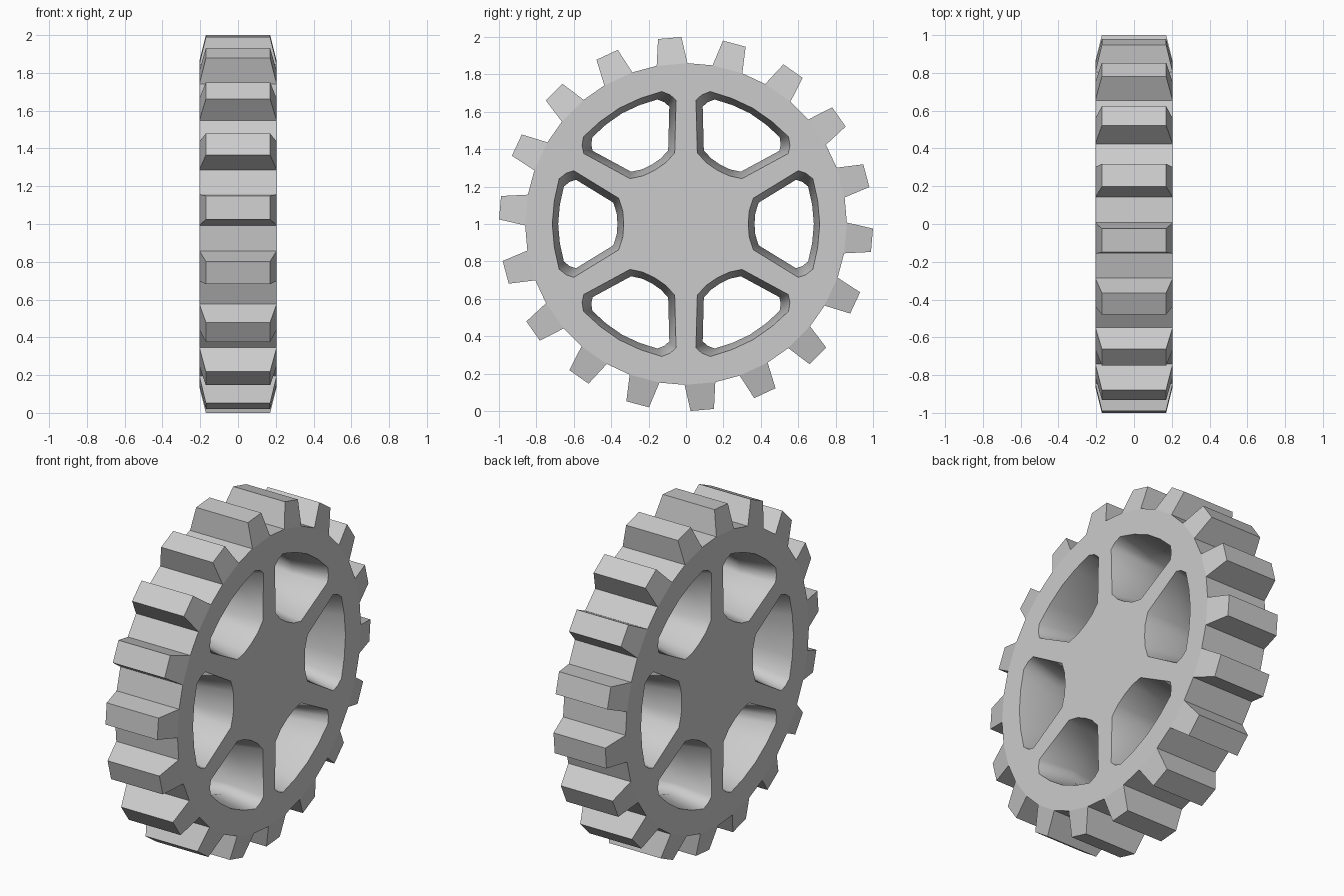
import bpy
import bmesh
from math import sin, cos, radians

TEETH, SPOKES = 18, 6
HALF, TIP_HALF = 0.205, 0.17       # half widths at the rim and the tooth tips
RIM_R, TIP_R = 0.86, 1.0
ROOT_ANGLE, TIP_ANGLE = 5.5, 3.6   # half angles of a tooth
TOOTH_START = -5

if "Cube" in bpy.data.objects:
    bpy.data.objects.remove(bpy.data.objects["Cube"])

grey = bpy.data.materials.new("light grey")
grey.use_nodes = True
colour = (0.6, 0.6, 0.6, 1)
grey.diffuse_color = colour
grey.node_tree.nodes["Principled BSDF"].inputs["Base Color"].default_value = colour


def polar(x, radius, degrees):
    a = radians(degrees)
    return (x, radius * cos(a), 1 + radius * sin(a))


def loop(bm, points):
    return [bm.verts.new(p) for p in points]


def wall(bm, a, b):
    """Join two matching closed loops with quads."""
    for i in range(len(a)):
        j = (i + 1) % len(a)
        bm.faces.new((a[i], a[j], b[j], b[i]))


def edges_of(bm, verts):
    return [bm.edges.get((v, verts[i - 1])) for i, v in enumerate(verts)]


def finish(bm, name):
    mesh = bpy.data.meshes.new(name)
    bmesh.ops.recalc_face_normals(bm, faces=bm.faces)
    bm.to_mesh(mesh)
    bm.free()
    mesh.materials.append(grey)
    obj = bpy.data.objects.new(name, mesh)
    bpy.context.collection.objects.link(obj)
    return obj


# Spoke window outline: (distance out, half width), mirrored across its centre line
side = [(0.36, 0.138), (0.60, 0.285), (0.64, 0.272), (0.678, 0.242), (0.704, 0.125)]
outline = ([(0.333, 0), (0.338, 0.07)] + side + [(0.715, 0)]
           + [(u, -v) for u, v in reversed(side)] + [(0.338, -0.07)])


def window(x, scale, degrees):
    c, s = cos(radians(degrees)), sin(radians(degrees))
    pts = []
    for u, v in outline:
        u, v = 0.53 + (u - 0.53) * scale, v * scale
        pts.append((x, u * c - v * s, 1 + u * s + v * c))
    return pts


# Wheel body: rim wall, windows narrowing to the middle, and two flat sides
bm = bmesh.new()
rim_angles = [TOOTH_START + 360 / TEETH * i + d
              for i in range(TEETH) for d in (-ROOT_ANGLE, ROOT_ANGLE)]
rims = [loop(bm, [polar(x, RIM_R, a) for a in rim_angles]) for x in (-HALF, HALF)]
wall(bm, *rims)
borders = [edges_of(bm, r) for r in rims]
for k in range(SPOKES):
    angle = 360 / SPOKES * k
    left, mid, right = [loop(bm, window(x, s, angle))
                        for x, s in ((-HALF, 1), (0, 0.83), (HALF, 1))]
    wall(bm, left, mid)
    wall(bm, mid, right)
    borders[0] += edges_of(bm, left)
    borders[1] += edges_of(bm, right)
for border, nx in zip(borders, (-1, 1)):
    bmesh.ops.triangle_fill(bm, edges=border, use_beauty=True,
                            use_dissolve=False, normal=(nx, 0, 0))
body = finish(bm, "wheel_body")

# Smooth only the window walls
for f in body.data.polygons:
    r = ((f.center.y) ** 2 + (f.center.z - 1) ** 2) ** 0.5
    f.use_smooth = r < 0.8 and abs(f.normal.x) < 0.9
bpy.context.view_layer.objects.active = body
for e_face in [body.data]:
    bm = bmesh.new()
    bm.from_mesh(e_face)
    for e in bm.edges:
        e.smooth = e.calc_face_angle(0) < radians(50)
    bm.to_mesh(e_face)
    bm.free()

# Teeth: tapered blocks standing on the rim
bm = bmesh.new()
for i in range(TEETH):
    a = TOOTH_START + 360 / TEETH * i
    root, tip = [loop(bm, [polar(x, r, a + d) for x, d in
                           ((-w, -h), (w, -h), (w, h), (-w, h))])
                 for r, w, h in ((RIM_R, HALF, ROOT_ANGLE), (TIP_R, TIP_HALF, TIP_ANGLE))]
    wall(bm, root, tip)
    bm.faces.new(tip)
    bm.faces.new(root[::-1])
finish(bm, "gear_teeth")
